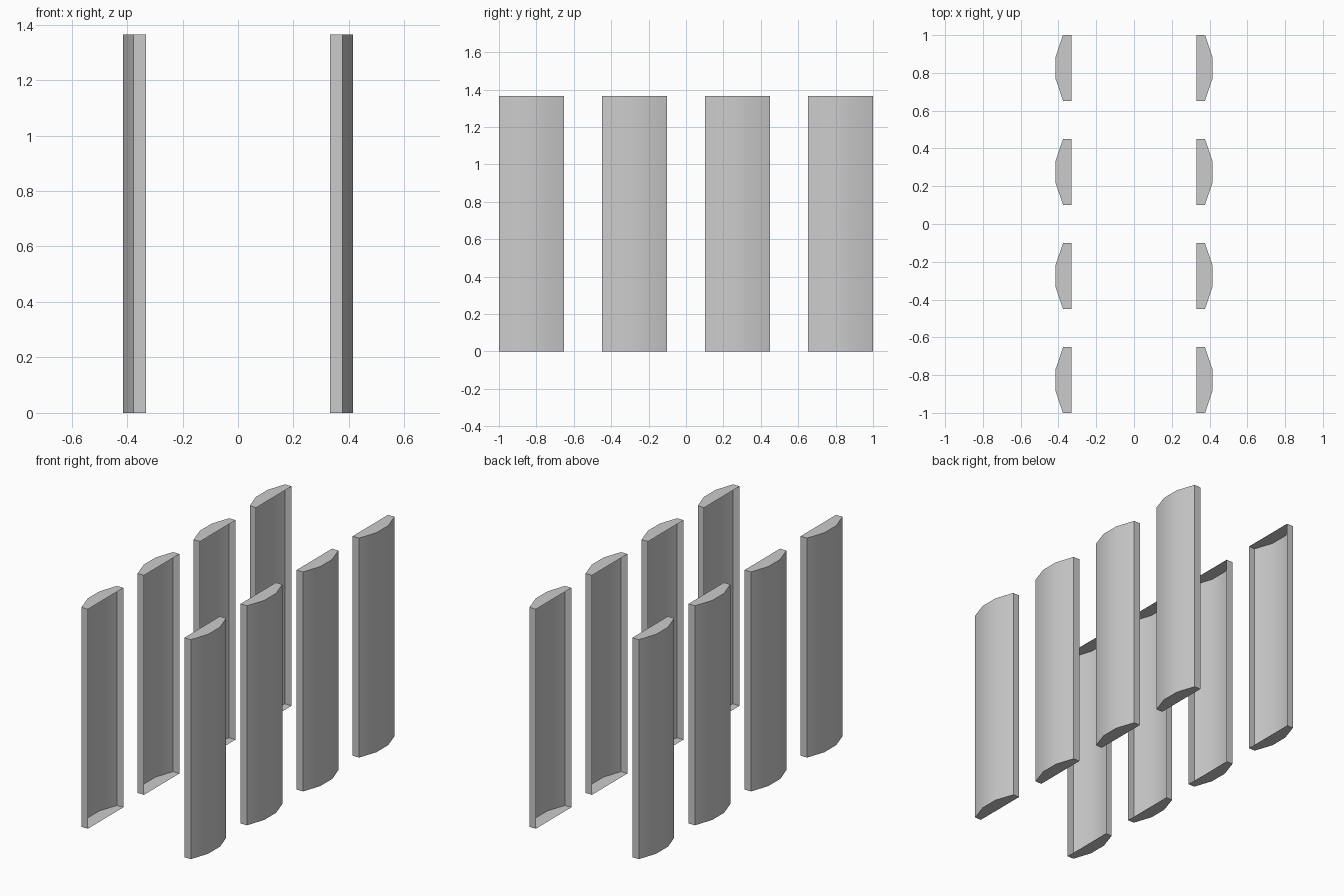
import bpy, bmesh

if "Cube" in bpy.data.objects:
    bpy.data.objects.remove(bpy.data.objects["Cube"])

HEIGHT = 1.365
PITCH = 0.551
HALF_W, HALF_FLAT = 0.174, 0.058
INNER, SHOULDER, OUTER = 0.332, 0.376, 0.415

# Cross-section: short side, three bowed facets, short side; inner side stays open
PROFILE = [(INNER, -HALF_W), (SHOULDER, -HALF_W), (OUTER, -HALF_FLAT),
           (OUTER, HALF_FLAT), (SHOULDER, HALF_W), (INNER, HALF_W)]


def add_panel(name, y, side):
    bm = bmesh.new()
    low = [bm.verts.new((side * px, y + py, 0)) for px, py in PROFILE]
    high = [bm.verts.new((side * px, y + py, HEIGHT)) for px, py in PROFILE]
    faces = [bm.faces.new((low[i], low[i + 1], high[i + 1], high[i]))
             for i in range(len(PROFILE) - 1)]
    faces += [bm.faces.new(high), bm.faces.new(low[::-1])]
    # Mirrored panels need their faces turned outward again
    if side < 0:
        bmesh.ops.reverse_faces(bm, faces=faces)
    mesh = bpy.data.meshes.new(name)
    bm.to_mesh(mesh)
    bm.free()
    obj = bpy.data.objects.new(name, mesh)
    bpy.context.collection.objects.link(obj)
    # Soft bow, crisp corners
    bpy.ops.object.select_all(action='DESELECT')
    obj.select_set(True)
    bpy.context.view_layer.objects.active = obj
    bpy.ops.object.shade_smooth_by_angle(angle=0.5236)


# Two facing rows of four open-backed panels
for label, side in (("left", -1), ("right", 1)):
    for i in range(4):
        add_panel(f"{label}_panel_{i + 1}", (i - 1.5) * PITCH, side)
